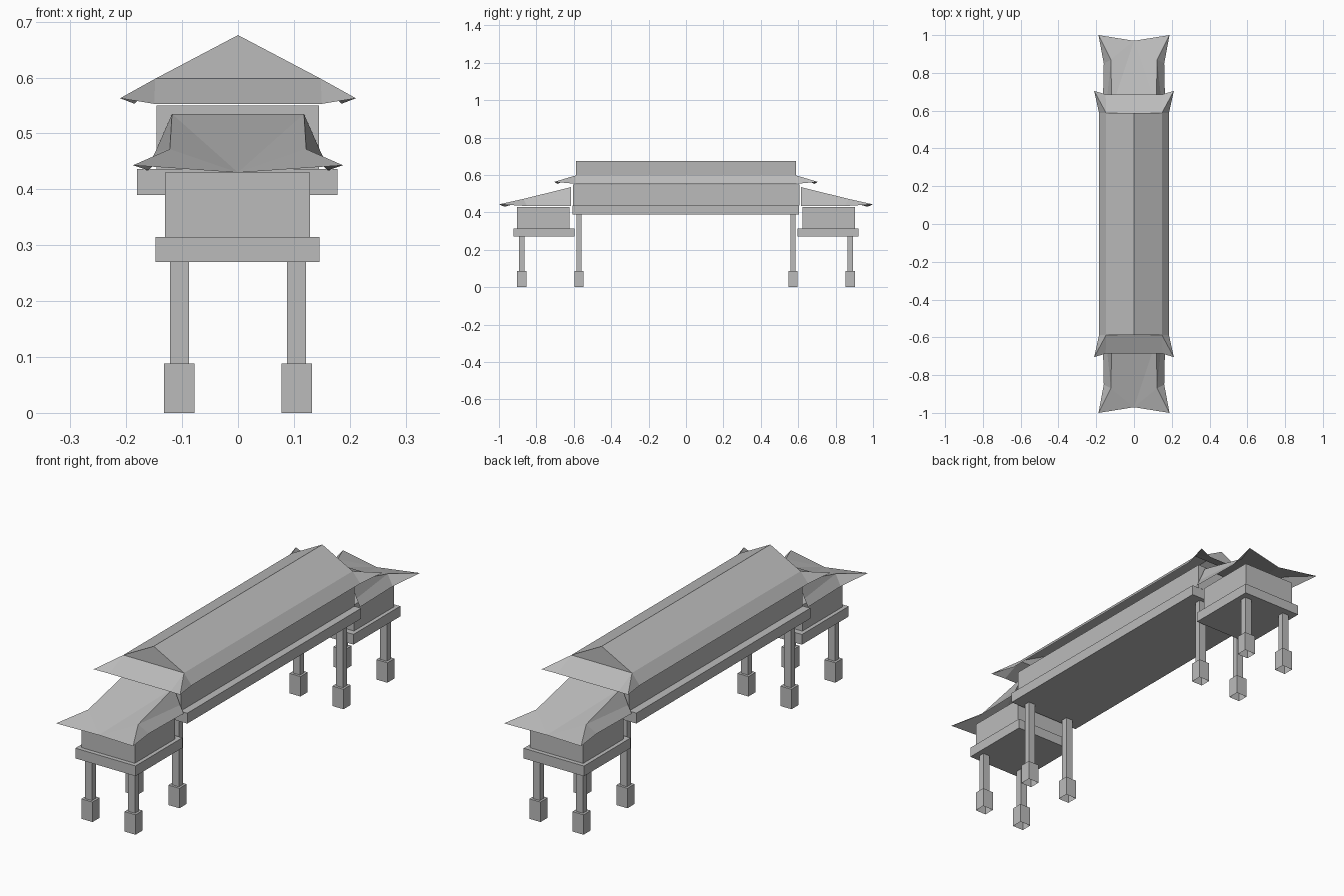
import bpy, bmesh

cube = bpy.data.objects.get("Cube")
if cube:
    bpy.data.objects.remove(cube, do_unlink=True)

# One plain grey for everything
grey = bpy.data.materials.new("plain_grey")
grey.use_nodes = True
colour = (0.5, 0.5, 0.5, 1)
grey.diffuse_color = colour
grey.node_tree.nodes["Principled BSDF"].inputs["Base Color"].default_value = colour


def add_object(name, bm):
    mesh = bpy.data.meshes.new(name)
    bm.to_mesh(mesh)
    bm.free()
    mesh.materials.append(grey)
    obj = bpy.data.objects.new(name, mesh)
    bpy.context.collection.objects.link(obj)
    return obj


def box(name, x, y, z, open_bottom=False):
    """Box spanning the (low, high) range on each axis."""
    bm = bmesh.new()
    bmesh.ops.create_cube(bm, size=1)
    for v in bm.verts:
        v.co = [r[0] if c < 0 else r[1] for c, r in zip(v.co, (x, y, z))]
    if open_bottom:
        low = [f for f in bm.faces if all(v.co.z <= z[0] + 1e-5 for v in f.verts)]
        bmesh.ops.delete(bm, geom=low, context="FACES_ONLY")
    return add_object(name, bm)


def mirrored_sheet(name, points, faces):
    """Roof sheet from named points of one quarter, mirrored in x and y."""
    bm = bmesh.new()
    verts = {k: bm.verts.new(p) for k, p in points.items()}
    for face in faces.split():
        bm.faces.new([verts[k] for k in face])
    obj = add_object(name, bm)
    mirror = obj.modifiers.new("mirror", "MIRROR")
    mirror.use_axis = (True, True, False)
    mirror.merge_threshold = 0.0005
    return obj


def span(centre, half):
    return (centre - half, centre + half)


# Long central hall
box("hall_floor", (-0.181, 0.178), (-0.608, 0.605), (0.39, 0.436))
box("hall_walls", (-0.146, 0.145), (-0.605, 0.606), (0.436, 0.55))

# Hall roof: gabled top over a flared skirt with lifted corners
mirrored_sheet("hall_roof", {
    "A": (0, -0.588, 0.676), "B": (0, 0, 0.676),
    "C": (0.148, -0.588, 0.598), "D": (0.148, 0, 0.598),
    "E": (0.185, -0.588, 0.553), "F": (0.185, 0, 0.553),
    "G": (0.211, -0.705, 0.563), "H": (0.15, -0.686, 0.553),
    "I": (0, -0.686, 0.553), "J": (0, -0.588, 0.598),
}, "ACDB CEFD CGE CHG JIHC AJC")

# Sloping roofs of the end pavilions, with swept-up outer corners
mirrored_sheet("pavilion_roofs", {
    "T": (0, -0.615, 0.535), "P": (0.118, -0.615, 0.535),
    "Q": (0.122, -0.87, 0.472), "M": (0, -0.97, 0.43),
    "G": (0.188, -1, 0.443), "L": (0.16, -0.85, 0.434),
    "S": (0.148, -0.615, 0.467), "E": (0.165, -0.615, 0.434),
}, "TMP MQP MGQ QGL QLES PQS")

for sy, end in ((-1, "front"), (1, "back")):
    # End pavilion floor and walls
    box(end + "_pavilion_floor", (-0.148, 0.146), span(sy * 0.76, 0.163), (0.27, 0.315))
    box(end + "_pavilion_walls", (-0.131, 0.129), span(sy * 0.764, 0.14), (0.315, 0.43))
    # Posts on wider footings, two under the pavilion and two under the hall
    for sx, side in ((-1, "right"), (1, "left")):
        for place, y, top in (("outer", 0.878, 0.27), ("inner", 0.572, 0.39)):
            label = f"{end}_{side}_{place}"
            box(label + "_post", span(sx * 0.105, 0.017), span(sy * y, 0.014), (0.088, top))
            box(label + "_footing", span(sx * 0.105, 0.027), span(sy * y, 0.025),
                (0, 0.088), open_bottom=True)
